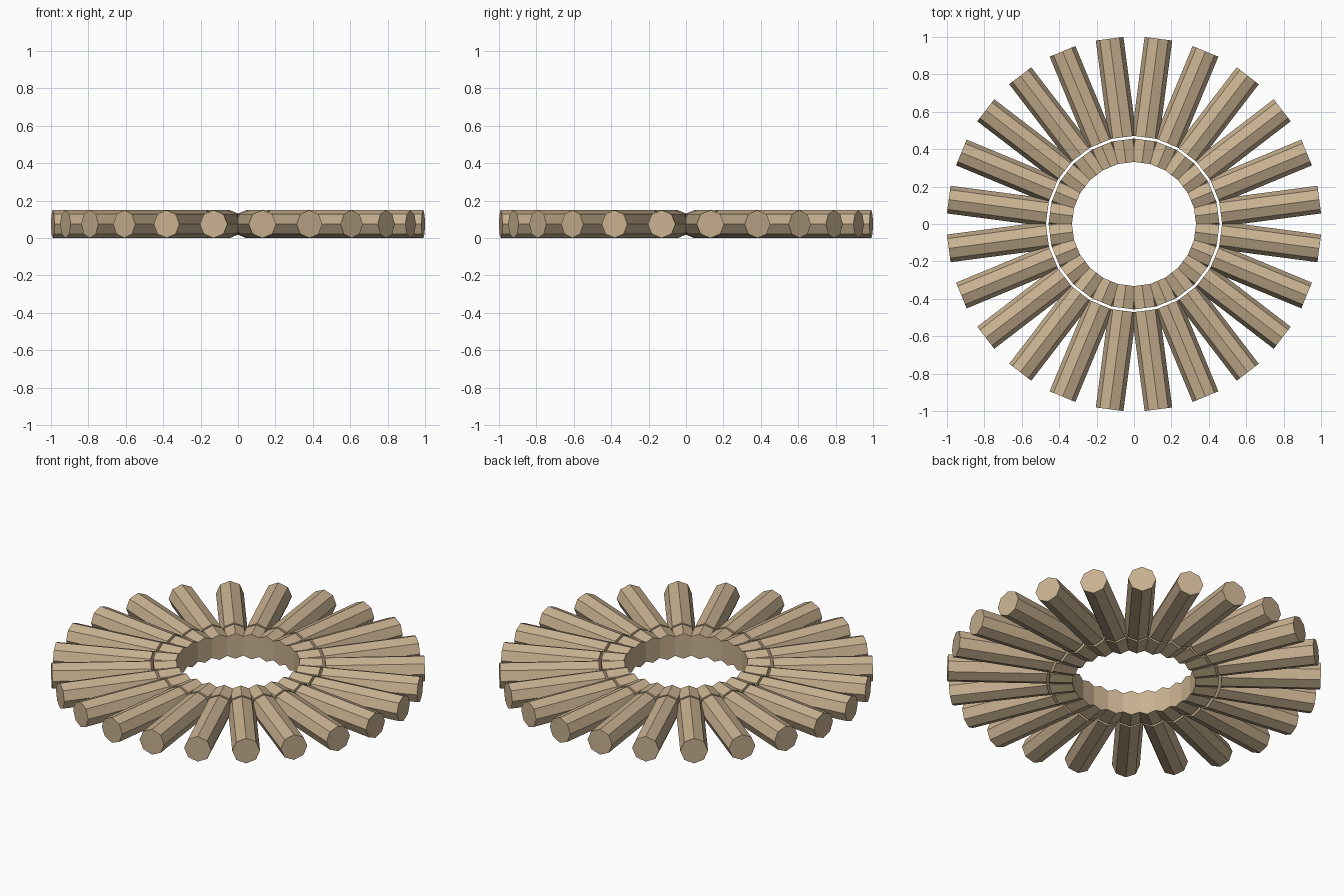
import bpy, bmesh, math
from mathutils import Matrix, Vector

if "Cube" in bpy.data.objects:
    bpy.data.objects.remove(bpy.data.objects["Cube"])

COUNT = 24          # logs around the circle
R = 0.0745          # log radius (octagon, corner up)
STEP = 2 * math.pi / COUNT

wood = bpy.data.materials.new("wood")
wood.diffuse_color = (0.58, 0.44, 0.28, 1)
wood.use_nodes = True
wood.node_tree.nodes["Principled BSDF"].inputs["Base Color"].default_value = wood.diffuse_color


def radial_logs(name, inner, outer):
    """Circle of octagonal logs, mitred against their neighbours."""
    bm = bmesh.new()
    # one log lying along +x
    place = (Matrix.Translation(((inner + outer) / 2, 0, R))
             @ Matrix.Rotation(math.pi / 2, 4, 'Y'))
    bmesh.ops.create_cone(bm, cap_ends=True, segments=8, radius1=R, radius2=R,
                          depth=outer - inner, matrix=place)
    # mitre both sides where neighbouring logs meet
    for side in (1, -1):
        normal = Vector((-math.sin(STEP / 2), side * math.cos(STEP / 2), 0))
        bmesh.ops.bisect_plane(bm, geom=bm.verts[:] + bm.edges[:] + bm.faces[:],
                               plane_co=(0, 0, 0), plane_no=normal, clear_outer=True)
    # repeat around the centre
    source = bm.verts[:] + bm.edges[:] + bm.faces[:]
    for i in range(1, COUNT):
        copy = bmesh.ops.duplicate(bm, geom=source)["geom"]
        verts = [g for g in copy if isinstance(g, bmesh.types.BMVert)]
        bmesh.ops.rotate(bm, verts=verts, cent=(0, 0, 0),
                         matrix=Matrix.Rotation(i * STEP, 3, 'Z'))
    bmesh.ops.rotate(bm, verts=bm.verts, cent=(0, 0, 0),
                     matrix=Matrix.Rotation(STEP / 2, 3, 'Z'))
    bmesh.ops.remove_doubles(bm, verts=bm.verts, dist=0.0005)
    bmesh.ops.recalc_face_normals(bm, faces=bm.faces)
    mesh = bpy.data.meshes.new(name)
    bm.to_mesh(mesh)
    bm.free()
    mesh.materials.append(wood)
    obj = bpy.data.objects.new(name, mesh)
    bpy.context.collection.objects.link(obj)
    return obj


# long outer logs and the short inner ring, with a thin gap between
radial_logs("outer_logs", 0.467, 0.999)
radial_logs("inner_ring", 0.329, 0.453)
